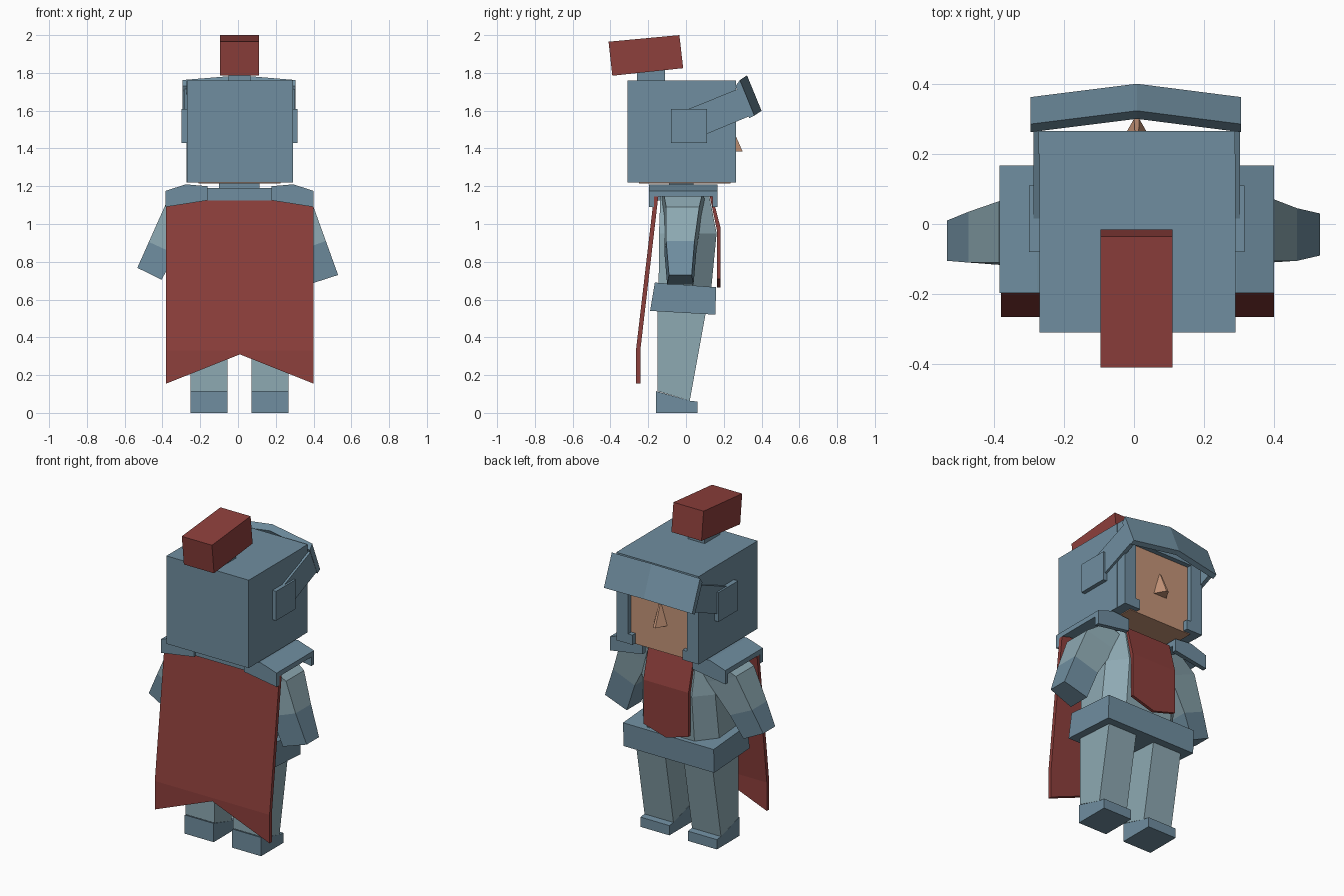
import bpy, bmesh

if "Cube" in bpy.data.objects:
    bpy.data.objects.remove(bpy.data.objects["Cube"])

CX = 0.008  # figure's mirror plane


def material(name, rgb):
    m = bpy.data.materials.new(name)
    m.diffuse_color = (*rgb, 1)
    m.use_nodes = True
    m.node_tree.nodes["Principled BSDF"].inputs["Base Color"].default_value = m.diffuse_color
    return m


ARMOUR = material("blue_steel", (0.16, 0.27, 0.35))
MAIL = material("pale_mail", (0.27, 0.40, 0.45))
RED = material("red_cloth", (0.27, 0.05, 0.045))
SKIN = material("skin", (0.56, 0.30, 0.19))


def loft(name, rings, mat):
    """Skin a series of equal-length point rings and cap both ends."""
    bm = bmesh.new()
    rows = [[bm.verts.new(p) for p in r] for r in rings]
    n = len(rows[0])
    for a, b in zip(rows, rows[1:]):
        for i in range(n):
            j = (i + 1) % n
            bm.faces.new((a[i], a[j], b[j], b[i]))
    bm.faces.new(rows[0])
    bm.faces.new(rows[-1])
    bmesh.ops.recalc_face_normals(bm, faces=bm.faces)
    me = bpy.data.meshes.new(name)
    bm.to_mesh(me)
    bm.free()
    me.materials.append(mat)
    ob = bpy.data.objects.new(name, me)
    bpy.context.collection.objects.link(ob)
    return ob


def rect(x0, x1, y0, y1, z):
    return [(x0, y0, z), (x1, y0, z), (x1, y1, z), (x0, y1, z)]


def box(name, x0, x1, y0, y1, z0, z1, mat):
    return loft(name, [rect(x0, x1, y0, y1, z) for z in (z0, z1)], mat)


def side_prism(name, profile, x0, x1, mat):
    """Extrude a (y, z) profile along x."""
    return loft(name, [[(x, y, z) for y, z in profile] for x in (x0, x1)], mat)


def front_prism(name, profile, y0, y1, mat):
    """Extrude an (x, z) profile along y."""
    return loft(name, [[(x, y, z) for x, z in profile] for y in (y0, y1)], mat)


def span(s, a, b):
    """Offsets from the mirror plane, turned into an ordered x range on side s."""
    return sorted((CX + s * a, CX + s * b))


# Helmet: rear block with an arched front frame round the face
box("helmet_shell", -0.27, 0.29, -0.31, 0.20, 1.22, 1.76, ARMOUR)
half = [(0.28, 1.22), (0.28, 1.76)]
inner = [(0.20, 1.64), (0.20, 1.28), (0.17, 1.28), (0.17, 1.22)]
arch = [(CX + x, z) for x, z in half] + [(CX - x, z) for x, z in half[::-1]]
arch += [(CX - x, z) for x, z in inner[::-1]] + [(CX + x, z) for x, z in inner]
front_prism("helmet_face_frame", arch, 0.20, 0.265, ARMOUR)

# Head and nose
box("head", -0.21, 0.225, -0.25, 0.235, 1.215, 1.65, SKIN)
loft("nose", [[(-0.04, 0.23, 1.383), (0.055, 0.23, 1.383),
               (0.015, 0.30, 1.383), (0.0, 0.30, 1.383)],
              [(0.004, 0.23, 1.52), (0.012, 0.23, 1.52),
               (0.012, 0.24, 1.52), (0.004, 0.24, 1.52)]], SKIN)

# Raised visor: bent plate, side arms and pivots
plate = [(0.285, 1.762), (0.362, 1.574), (0.335, 1.56), (0.262, 1.73)]
loft("visor", [[(x, y + dy, z + dz) for y, z in plate]
               for x, dy, dz in ((-0.295, 0, 0), (CX, 0.038, 0.025), (0.305, 0, 0))], ARMOUR)
for s, side in ((-1, "left"), (1, "right")):
    side_prism("visor_arm_" + side, [(0.016, 1.61), (0.275, 1.715), (0.346, 1.575), (0.07, 1.46)],
               *span(s, 0.27, 0.295), ARMOUR)
    x0, x1 = span(s, 0.27, 0.307)
    box("visor_pivot_" + side, x0, x1, -0.08, 0.11, 1.43, 1.61, ARMOUR)

# Plume and its holder
box("plume_holder", -0.05, 0.065, -0.26, -0.11, 1.75, 1.84, ARMOUR)
side_prism("plume", [(-0.41, 1.965), (-0.035, 2.0), (-0.015, 1.825), (-0.39, 1.785)],
           -0.095, 0.11, RED)

# Neck and collar
box("neck", -0.10, 0.115, -0.09, 0.04, 1.17, 1.23, ARMOUR)
box("collar", -0.165, 0.18, -0.18, 0.10, 1.125, 1.19, ARMOUR)


# Torso: chamfered-front section widening to the waist
def torso_ring(z, hx, front, back):
    fx = 0.16
    pts = [(-hx, back), (hx, back), (hx, front - 0.10), (fx, front), (-fx, front), (-hx, front - 0.10)]
    return [(CX + x, y, z) for x, y in pts]


loft("torso", [torso_ring(0.62, 0.26, 0.13, -0.145), torso_ring(0.95, 0.25, 0.162, -0.143),
               torso_ring(1.165, 0.19, 0.12, -0.135)], MAIL)

# Belt
side_prism("belt", [(-0.165, 0.69), (0.16, 0.665), (0.155, 0.52), (-0.19, 0.54)],
           -0.30, 0.316, ARMOUR)

# Shoulder pads with front and back lips
for s, side in ((-1, "left"), (1, "right")):
    top = [(0.17, 1.20), (0.285, 1.21), (0.392, 1.175), (0.392, 1.145), (0.285, 1.175), (0.17, 1.165)]
    lip = top[:3] + [(0.392, 1.09), (0.17, 1.125)]
    for part, prof, y0, y1 in (("pad", top, -0.17, 0.14), ("pad_back_lip", lip, -0.197, -0.17),
                               ("pad_front_lip", lip, 0.14, 0.167)):
        front_prism("shoulder_" + part + "_" + side, [(CX + s * x, z) for x, z in prof], y0, y1, ARMOUR)


# Arms and gloves: (outer x, outer z, inner x, inner z, y back, y front)
def arm_ring(xo, zo, xi, zi, y0, y1):
    return [(xo, y0, zo), (xo, y1, zo), (xi, y1 + 0.01, zi), (xi, y0 - 0.01, zi)]


right = [(0.27, 1.175, 0.17, 1.12, -0.12, 0.09), (0.40, 1.09, 0.21, 1.03, -0.105, 0.07),
         (0.465, 0.91, 0.31, 0.855, -0.105, 0.045), (0.53, 0.73, 0.375, 0.68, -0.09, 0.03)]
left = [(-0.255, 1.175, -0.155, 1.12, -0.12, 0.09), (-0.385, 1.10, -0.20, 1.02, -0.11, 0.065),
        (-0.472, 0.905, -0.33, 0.84, -0.11, 0.035), (-0.533, 0.768, -0.405, 0.705, -0.105, 0.01)]
for side, rows in (("right", right), ("left", left)):
    rings = [arm_ring(*r) for r in rows]
    loft("arm_" + side, rings[:3], MAIL)
    loft("glove_" + side, rings[2:], ARMOUR)

# Legs and boots
for s, side in ((-1, "left"), (1, "right")):
    x0, x1 = span(s, 0.063, 0.26)
    side_prism("leg_" + side, [(-0.15, 0.115), (0.02, 0.064), (0.11, 0.56), (-0.15, 0.56)],
               x0, x1, MAIL)
    side_prism("boot_" + side, [(-0.158, 0), (0.06, 0), (0.06, 0.06), (0.02, 0.064), (-0.158, 0.115)],
               x0, x1, ARMOUR)

# Cape with notched hem, and pointed tabard
loft("cape", [[(x, y, z) for y, z in ((-0.168, 1.16), (-0.265, 0.33), (-0.265, hem),
                                      (-0.242, hem), (-0.242, 0.33), (-0.145, 1.16))]
              for x, hem in ((-0.38, 0.155), (0.01, 0.31), (0.40, 0.155))], RED)
loft("tabard", [[(x, y, z) for y, z in ((0.122, 1.165), (0.135, 1.165), (0.183, 0.98), (0.183, hem),
                                        (0.165, hem), (0.165, 0.96))]
                for x, hem in ((-0.145, 0.71), (CX, 0.665), (0.162, 0.71))], RED)
